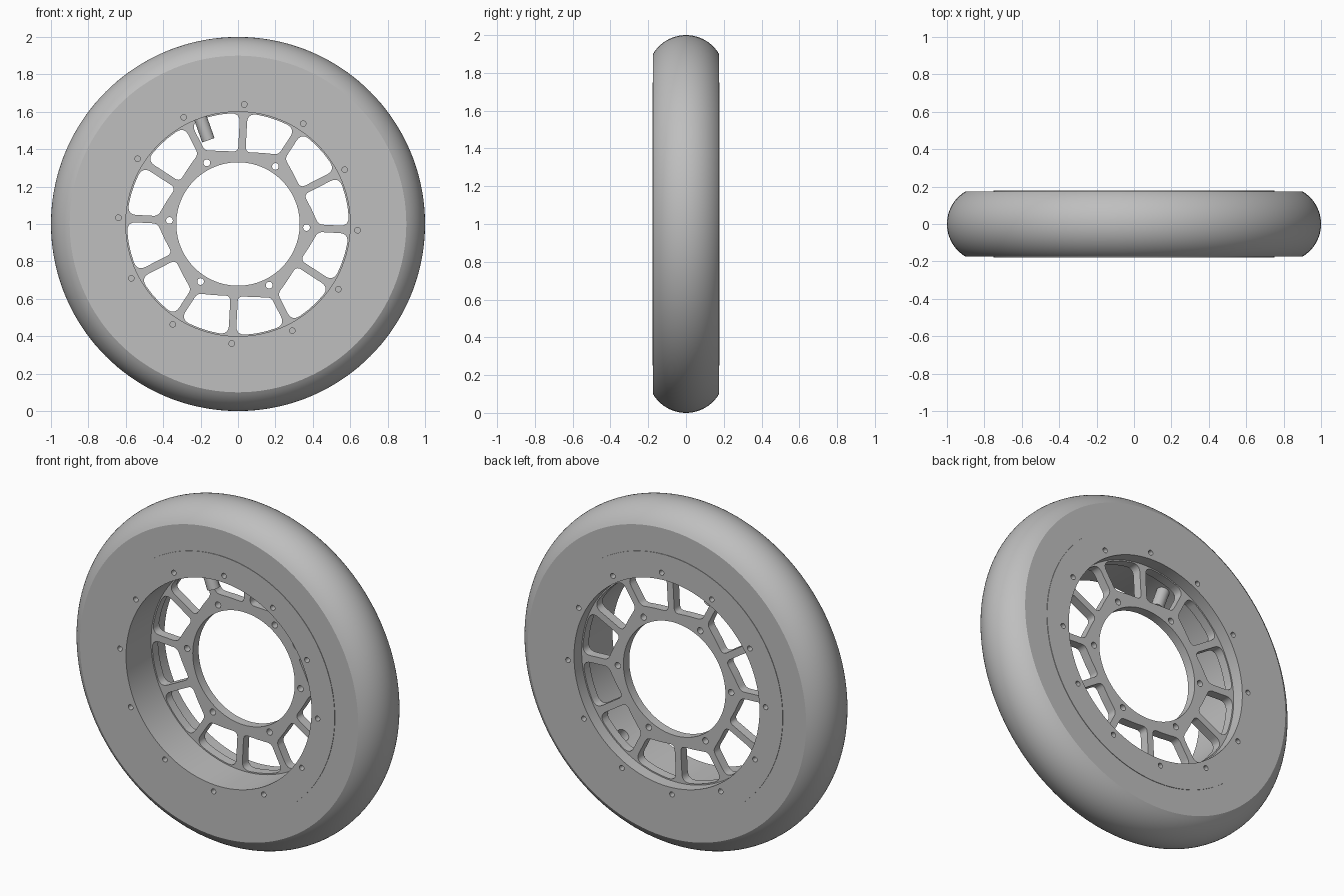
import bpy, bmesh, math
from mathutils import Matrix, Vector

cube = bpy.data.objects.get("Cube")
if cube:
    bpy.data.objects.remove(cube, do_unlink=True)

GREY = (0.52, 0.52, 0.52, 1)
mat = bpy.data.materials.new("plain grey")
mat.use_nodes = True
mat.diffuse_color = GREY
mat.node_tree.nodes["Principled BSDF"].inputs["Base Color"].default_value = GREY

CENTRE = Vector((0, 0, 1))
TURN = math.radians(-3)          # rotation of the spoke pattern
STEP = math.radians(30)


def polar(r, a):
    return Vector((r * math.cos(a), r * math.sin(a)))


def add_object(name, bm):
    bmesh.ops.recalc_face_normals(bm, faces=bm.faces[:])
    mesh = bpy.data.meshes.new(name)
    bm.to_mesh(mesh)
    bm.free()
    mesh.materials.append(mat)
    ob = bpy.data.objects.new(name, mesh)
    bpy.context.collection.objects.link(ob)
    return ob


def activate(ob):
    bpy.ops.object.select_all(action='DESELECT')
    ob.select_set(True)
    bpy.context.view_layer.objects.active = ob


def smooth(ob):
    activate(ob)
    bpy.ops.object.shade_smooth_by_angle(angle=math.radians(25))


def lathe(name, profile, steps=144):
    """Revolve a closed (radius, y) profile around the axle."""
    bm = bmesh.new()
    rings = []
    for i in range(steps):
        a = math.tau * i / steps
        rings.append([bm.verts.new(CENTRE + Vector((r * math.cos(a), y, r * math.sin(a))))
                      for r, y in profile])
    n = len(profile)
    for i in range(steps):
        p, q = rings[i], rings[(i + 1) % steps]
        for j in range(n):
            k = (j + 1) % n
            bm.faces.new((p[j], p[k], q[k], q[j]))
    return add_object(name, bm)


def rod(bm, radius, start, end, sides=24):
    """Capped cylinder between two points."""
    axis = end - start
    rot = axis.to_track_quat('Z', 'Y').to_matrix().to_4x4()
    bmesh.ops.create_cone(bm, cap_ends=True, segments=sides, radius1=radius, radius2=radius,
                          depth=axis.length,
                          matrix=Matrix.Translation((start + end) / 2) @ rot)


def on_wheel(r, a, y):
    p = polar(r, a)
    return CENTRE + Vector((p.x, y, p.y))


# Tyre: flat side walls and a round tread
tread = []
R = 0.203
limit = math.asin(0.175 / R)
for i in range(25):
    t = -limit + 2 * limit * i / 24
    tread.append((1 - R + R * math.cos(t), R * math.sin(t)))
tyre = lathe("tyre", [(0.7, -0.175)] + tread + [(0.7, 0.175)])
smooth(tyre)

# Rim: wide ring standing just proud of the tyre walls
rim = lathe("rim", [(0.6, -0.178), (0.75, -0.178), (0.75, 0.178), (0.6, 0.178)])

# Blind bolt holes on both rim faces and one port in the inner wall
bm = bmesh.new()
for side in (-1, 1):
    for i in range(12):
        a = TURN + STEP * i
        rod(bm, 0.015, on_wheel(0.64, a, side * 0.12), on_wheel(0.64, a, side * 0.2), 16)
port = math.radians(-50)
rod(bm, 0.035, on_wheel(0.56, port, 0.03), on_wheel(0.68, port, 0.03))
cutter = add_object("hole_cutter", bm)
cutter.hide_render = True
mod = rim.modifiers.new("holes", 'BOOLEAN')
mod.operation = 'DIFFERENCE'
mod.solver = 'EXACT'
mod.object = cutter
activate(rim)
bpy.ops.object.modifier_apply(modifier=mod.name)
bpy.data.objects.remove(cutter, do_unlink=True)
smooth(rim)


# Spoked web: flat outline with windows, extruded
def rounded(corners):
    """Round each (point, distance) corner of a closed outline."""
    out = []
    n = len(corners)
    for i, (p, d) in enumerate(corners):
        if d == 0:
            out.append(p)
            continue
        a = p + (corners[i - 1][0] - p).normalized() * d
        b = p + (corners[(i + 1) % n][0] - p).normalized() * d
        for k in range(9):
            t = k / 8
            out.append(a * (1 - t) ** 2 + p * 2 * t * (1 - t) + b * t * t)
    return out


def window():
    """Opening between a bolted spoke at angle 0 and a plain spoke."""
    w, outer = 0.02, 0.593
    turn = Matrix.Rotation(STEP, 2)
    reach = math.sqrt(outer ** 2 - w ** 2)
    edge = math.asin(w / outer)
    pts = [(Vector((0.43, w)), 0.025), (Vector((reach, w)), 0.05)]
    for i in range(4):
        pts.append((polar(outer, edge + (STEP - 2 * edge) * (0.2 + 0.2 * i)), 0))
    pts += [(turn @ Vector((reach, -w)), 0.05), (turn @ Vector((0.385, -w)), 0.03),
            (polar(0.40, STEP * 0.5), 0.02)]
    return rounded(pts)


def circle(r, n, at=Vector((0, 0))):
    return [at + polar(r, math.tau * i / n) for i in range(n)]


outlines = [circle(0.604, 144), circle(0.33, 96)]
opening = window()
for i in range(6):
    a = TURN + 2 * STEP * i
    spin = Matrix.Rotation(a, 2)
    outlines.append([spin @ p for p in opening])
    outlines.append([spin @ Vector((p.x, -p.y)) for p in opening])
    outlines.append(circle(0.018, 20, polar(0.367, a)))

curve = bpy.data.curves.new("spoked_hub", 'CURVE')
curve.dimensions = '2D'
curve.fill_mode = 'BOTH'
curve.extrude = 0.027
for pts in outlines:
    spline = curve.splines.new('POLY')
    spline.points.add(len(pts) - 1)
    for sp, p in zip(spline.points, pts):
        sp.co = (p.x, p.y, 0, 1)
    spline.use_cyclic_u = True
hub = bpy.data.objects.new("spoked_hub", curve)
bpy.context.collection.objects.link(hub)
hub.rotation_euler.x = math.pi / 2
hub.location = (0, 0.08, 1)
activate(hub)
bpy.ops.object.convert(target='MESH')
hub = bpy.context.object
bm = bmesh.new()
bm.from_mesh(hub.data)
bmesh.ops.remove_doubles(bm, verts=bm.verts[:], dist=0.0001)
bmesh.ops.recalc_face_normals(bm, faces=bm.faces[:])
bm.to_mesh(hub.data)
bm.free()
hub.data.materials.clear()
hub.data.materials.append(mat)
smooth(hub)

# Valve stem pointing from the rim toward the axle
bm = bmesh.new()
valve_angle = math.radians(109.5)
rod(bm, 0.035, on_wheel(0.62, valve_angle, 0), on_wheel(0.475, valve_angle, 0), 32)
smooth(add_object("valve_stem", bm))
